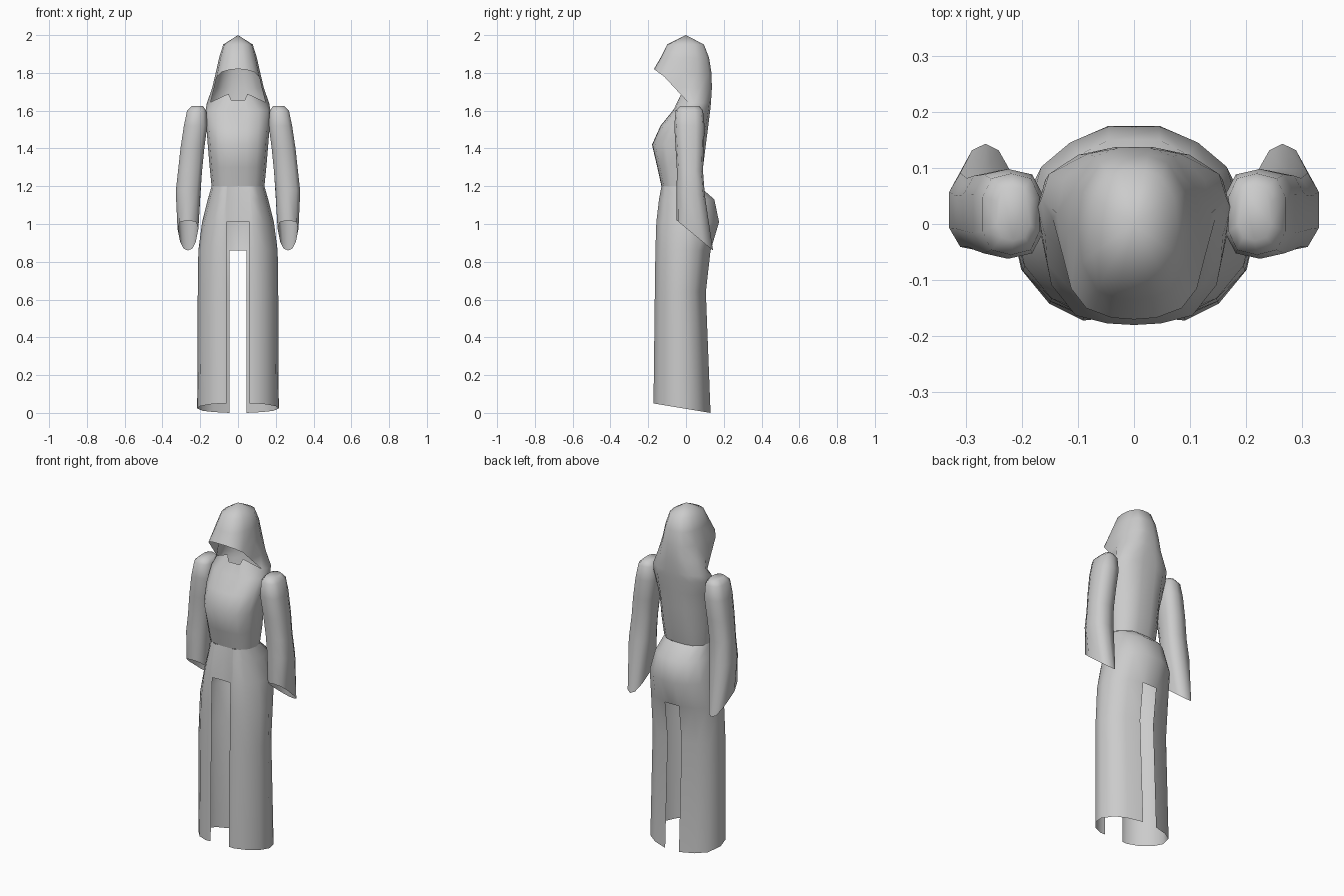
import bpy, bmesh, math
from mathutils import Vector

if "Cube" in bpy.data.objects:
    bpy.data.objects.remove(bpy.data.objects["Cube"], do_unlink=True)

cloth = bpy.data.materials.new("grey_cloth")
cloth.use_nodes = True
GREY = (0.6, 0.6, 0.6, 1)
cloth.diffuse_color = GREY
cloth.node_tree.nodes["Principled BSDF"].inputs["Base Color"].default_value = GREY


def shell(name, rows, keep=lambda r, c: True, closed=False, cap=False, mirror=False):
    """Skin rows of points into an open cloth surface."""
    bm = bmesh.new()
    grid = [[bm.verts.new(p) for p in row] for row in rows]
    n = len(rows[0])
    for r in range(len(rows) - 1):
        for c in range(n if closed else n - 1):
            if keep(r, c):
                d = (c + 1) % n
                bm.faces.new((grid[r][c], grid[r][d], grid[r + 1][d], grid[r + 1][c]))
    if cap:
        bm.faces.new(grid[0])
    if mirror:
        geom = bm.verts[:] + bm.edges[:] + bm.faces[:]
        bmesh.ops.mirror(bm, geom=geom, axis='X', merge_dist=0.0005)
    bmesh.ops.delete(bm, geom=[v for v in bm.verts if not v.link_faces], context='VERTS')
    bmesh.ops.remove_doubles(bm, verts=bm.verts, dist=0.0005)
    bmesh.ops.recalc_face_normals(bm, faces=bm.faces)
    mesh = bpy.data.meshes.new(name)
    bm.to_mesh(mesh)
    bm.free()
    mesh.materials.append(cloth)
    obj = bpy.data.objects.new(name, mesh)
    bpy.context.collection.objects.link(obj)
    bpy.ops.object.select_all(action='DESELECT')
    obj.select_set(True)
    bpy.context.view_layer.objects.active = obj
    bpy.ops.object.shade_smooth_by_angle(angle=math.radians(65))
    return obj


def half_ring(section, z, w, front, back, tilt=0):
    """Scale a half cross-section; tilt lowers the back edge."""
    return [Vector((x * w, front + t * (back - front), z - t * tilt)) for x, t in section]


# Skirt with a front slit and a narrower, lower back slit
skirt_section = [(0, .02), (.28, .01), (.42, 0), (.7, .1), (.93, .3), (1, .52),
                 (.87, .78), (.6, .91), (.2, 1), (0, 1)]
skirt_rows = [half_ring(skirt_section, *r) for r in [
    (1.2, .14, -.13, .07), (1.13, .16, -.143, .15), (1.01, .19, -.157, .175),
    (.86, .21, -.162, .13), (.64, .213, -.165, .105), (.05, .216, -.172, .13, .05)]]
for row in skirt_rows:
    row[1].x, row[-2].x = min(.06, row[2].x * .95), .045
shell("skirt", skirt_rows, mirror=True,
      keep=lambda r, c: not (c == 0 and r >= 2) and not (c == 8 and r >= 3))

# Bodice, collar and hood in one sweep from waist to crown
body_section = [(0, 0), (.3, .01), (.65, .06), (.92, .25), (1, .5),
                (.92, .75), (.6, .95), (.25, 1), (0, 1)]
body_rows = [half_ring(body_section, *r) for r in [
    (1.2, .14, -.13, .07), (1.3, .15, -.152, .09), (1.42, .16, -.18, .105),
    (1.52, .168, -.135, .118), (1.6, .172, -.07, .128), (1.64, .165, -.04, .132),
    (1.72, .137, -.1, .137), (1.8, .118, -.16, .135), (1.88, .1, -.135, .122),
    (1.95, .078, -.1, .095), (2, 0, 0, 0)]]
collar, cheek, lip = 5, 6, 7
body_rows[collar][:4] = [Vector(p) for p in [
    (0, -.035, 1.655), (.035, -.035, 1.655), (.05, -.025, 1.69), (.145, .01, 1.645)]]
body_rows[cheek][3] = Vector((.126, -.06, 1.72))
body_rows[lip][:4] = [Vector(p) for p in [
    (0, -.17, 1.82), (.04, -.167, 1.818), (.085, -.15, 1.805), (.112, -.115, 1.78)]]
shell("hooded_bodice", body_rows, mirror=True,
      keep=lambda r, c: c >= 3 or not collar <= r < lip)

# Sleeves with slanted open cuffs: z, inner x, outer x, front y, back y, slant, back narrowing
sleeve_rings = [
    (1.625, .185, .245, -.03, .07, 0, 0), (1.6, .168, .27, -.055, .09, 0, 0),
    (1.52, .162, .287, -.062, .098, 0, 0), (1.4, .178, .305, -.055, .095, 0, 0),
    (1.28, .19, .318, -.048, .09, 0, 0), (1.18, .198, .33, -.05, .1, .03, 0),
    (1.02, .2, .33, -.05, .143, .16, .5)]


def sleeve(name, side):
    rows = []
    for z, x0, x1, y0, y1, slant, pinch in sleeve_rings:
        row = []
        for k in range(10):
            a = math.tau * (k + .5) / 10
            x, y = [math.copysign(min(1, abs(f(a)) ** .75 * 1.03), f(a)) for f in (math.cos, math.sin)]
            t = (y + 1) / 2
            x *= 1 - pinch * t
            row.append((side * ((x0 + x1) / 2 + x * (x1 - x0) / 2),
                        y0 + t * (y1 - y0), z - t * slant))
        rows.append(row)
    return shell(name, rows, closed=True, cap=True)


sleeve("left_sleeve", 1)
sleeve("right_sleeve", -1)
